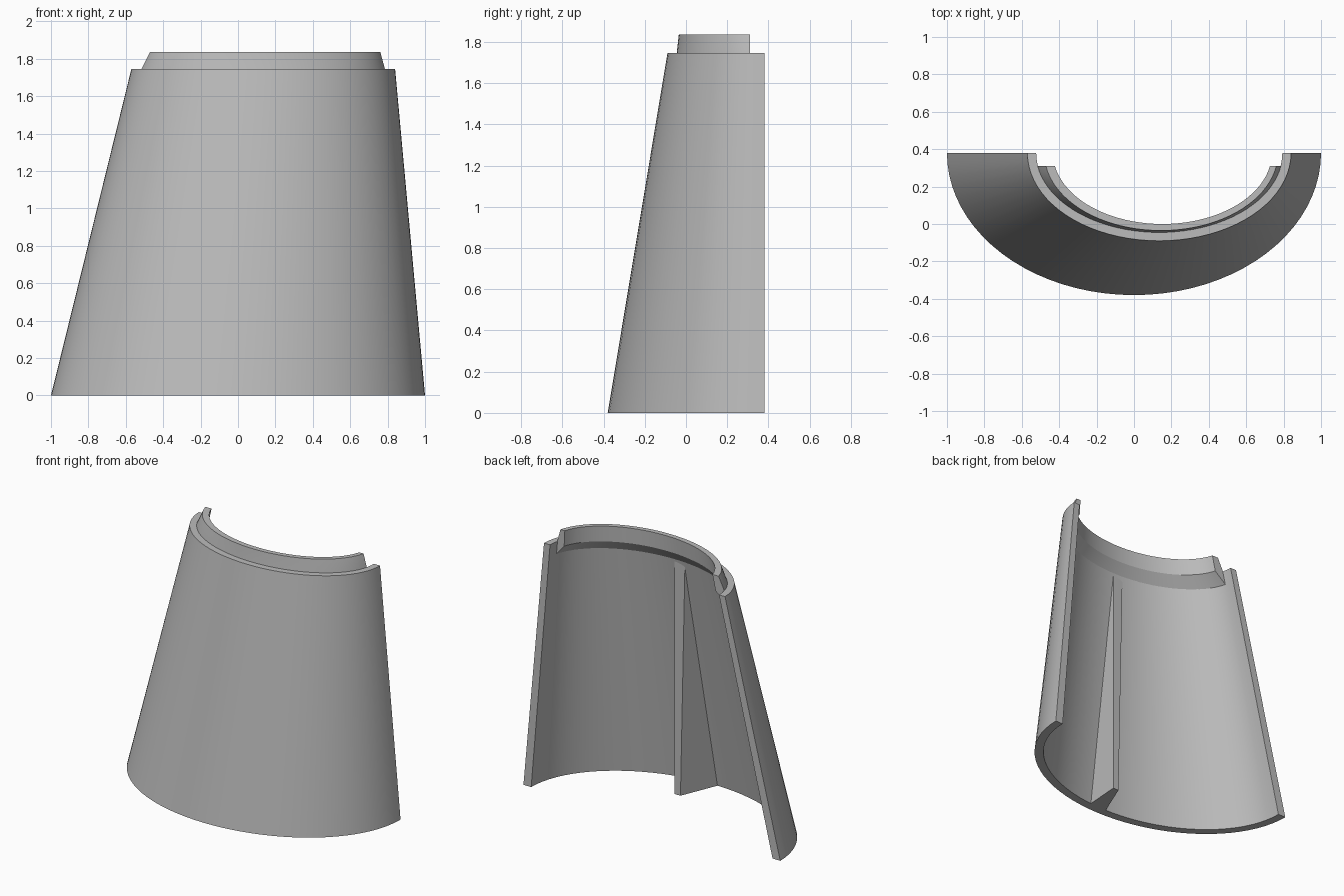
import bpy, bmesh, math

if "Cube" in bpy.data.objects:
    bpy.data.objects.remove(bpy.data.objects["Cube"])

BACK = 0.38      # plane of the cut edges
RIM = 1.745      # height of the main wall
SEGMENTS = 40

grey = bpy.data.materials.new("plain grey")
grey.use_nodes = True
grey.diffuse_color = (0.5, 0.5, 0.5, 1)
grey.node_tree.nodes["Principled BSDF"].inputs["Base Color"].default_value = (0.5, 0.5, 0.5, 1)


def finish(name, bm, smooth=True):
    bmesh.ops.recalc_face_normals(bm, faces=bm.faces)
    mesh = bpy.data.meshes.new(name)
    bm.to_mesh(mesh)
    bm.free()
    mesh.materials.append(grey)
    obj = bpy.data.objects.new(name, mesh)
    bpy.context.collection.objects.link(obj)
    if smooth:
        bpy.ops.object.select_all(action='DESELECT')
        obj.select_set(True)
        bpy.context.view_layer.objects.active = obj
        bpy.ops.object.shade_smooth_by_angle(angle=math.radians(30))
    return obj


def half_shell(name, section, end_gap=0.0):
    """Sweep a closed section of (z, centre x, x radius, y radius) round the front."""
    bm = bmesh.new()
    rows = []
    for z, cx, a, b in section:
        start = math.asin(end_gap / b)
        row = []
        for i in range(SEGMENTS + 1):
            t = start + (math.pi - 2 * start) * i / SEGMENTS
            row.append(bm.verts.new((cx + a * math.cos(t), BACK - b * math.sin(t), z)))
        rows.append(row)
    for p, q in zip(rows, rows[1:] + rows[:1]):
        for i in range(SEGMENTS):
            bm.faces.new((p[i], p[i + 1], q[i + 1], q[i]))
    for end in (0, -1):
        bm.faces.new([row[end] for row in rows])
    return finish(name, bm)


def wall_ring(z, inset):
    f = z / RIM
    return (z, 0.135 * f, 1 - 0.295 * f - inset, 0.76 - 0.29 * f - inset)


# Leaning half-cone wall
half_shell("shell_wall", [wall_ring(0, 0), wall_ring(RIM, 0),
                          wall_ring(RIM, 0.047), wall_ring(0, 0.06)])

# Stepped inner lip with a chamfer under it
half_shell("top_lip", [wall_ring(1.65, 0.045), wall_ring(RIM - 0.002, 0.045),
                       (1.835, 0.145, 0.625, 0.415),
                       (1.835, 0.152, 0.585, 0.38),
                       (1.725, 0.142, 0.60, 0.387)], end_gap=0.07)

# Tapered stiffening rib inside the wall
bm = bmesh.new()
low = [(-0.03, -0.34), (0.11, -0.34), (0.13, -0.06), (0.085, -0.06)]
high = [(0.04, -0.09), (0.13, -0.09), (0.13, -0.06), (0.05, -0.06)]
bottom = [bm.verts.new((x, y, 0)) for x, y in low]
top = [bm.verts.new((x, y, 1.66)) for x, y in high]
bm.faces.new(bottom)
bm.faces.new(top)
for i in range(4):
    j = (i + 1) % 4
    bm.faces.new((bottom[i], bottom[j], top[j], top[i]))
finish("inner_rib", bm, smooth=False)
